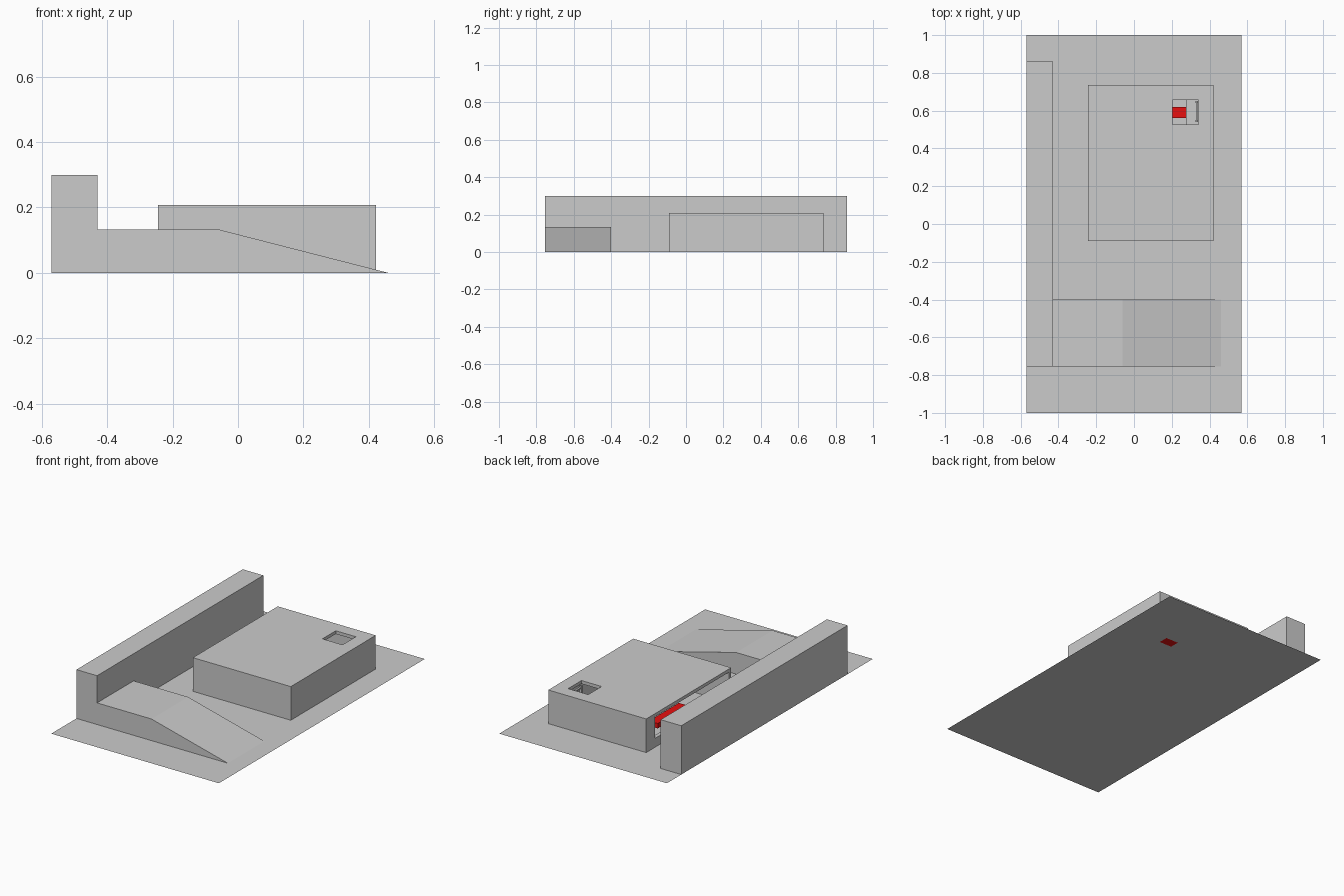
import bpy

if "Cube" in bpy.data.objects:
    bpy.data.objects.remove(bpy.data.objects["Cube"])

RED = bpy.data.materials.new("red")
RED.diffuse_color = (0.8, 0.005, 0.005, 1)
RED.use_nodes = True
RED.node_tree.nodes["Principled BSDF"].inputs["Base Color"].default_value = RED.diffuse_color


def mesh_object(name, verts, faces, mat=None):
    me = bpy.data.meshes.new(name)
    me.from_pydata(verts, [], faces)
    me.update()
    ob = bpy.data.objects.new(name, me)
    bpy.context.collection.objects.link(ob)
    if mat:
        me.materials.append(mat)
    return ob


def prism(name, profile, y0, y1, mat=None):
    """Extrude an x-z profile (counter-clockwise seen from the front) along y."""
    n = len(profile)
    verts = [(x, y, z) for y in (y0, y1) for x, z in profile]
    faces = [tuple(range(n)), tuple(reversed(range(n, 2 * n)))]
    faces += [(i, i + n, (i + 1) % n + n, (i + 1) % n) for i in range(n)]
    return mesh_object(name, verts, faces, mat)


def box(name, x, y, z, mat=None):
    profile = [(x[0], z[0]), (x[1], z[0]), (x[1], z[1]), (x[0], z[1])]
    return prism(name, profile, y[0], y[1], mat)


def cut(target, x, y, z):
    cutter = box("cutter", x, y, z)
    cutter.hide_render = True
    mod = target.modifiers.new("cut", 'BOOLEAN')
    mod.operation = 'DIFFERENCE'
    mod.solver = 'EXACT'
    mod.object = cutter
    bpy.context.view_layer.objects.active = target
    bpy.ops.object.modifier_apply(modifier=mod.name)
    bpy.data.objects.remove(cutter, do_unlink=True)


# Flat base sheet
mesh_object("base", [(-.57, -1, 0), (.57, -1, 0), (.57, 1, 0), (-.57, 1, 0)], [(0, 1, 2, 3)])

# Long wall on the left and the ramp leading up to it
box("long_wall", (-.57, -.43), (-.755, .86), (0, .30))
prism("ramp", [(-.43, 0), (.46, 0), (-.06, .133), (-.43, .133)], -.755, -.40)

# Hollow bunker: room, viewing slit facing the wall, roof hatch
bunker = box("bunker", (-.244, .422), (-.09, .735), (0, .207))
cut(bunker, (-.22, .40), (-.07, .712), (-.05, .187))
cut(bunker, (-.30, -.20), (-.07, .65), (.055, .187))
cut(bunker, (.205, .342), (.527, .657), (.15, .25))

# Step and ladder below the hatch
box("step", (.275, .40), (.50, .69), (0, .04))
for i, y in enumerate((.54, .64)):
    box(f"ladder_rail_{i}", (.325, .34), (y, y + .01), (.04, .187))
for i in range(4):
    z = .065 + i * .035
    box(f"ladder_rung_{i}", (.327, .338), (.55, .64), (z, z + .008))

# Red block under the hatch and red shelf behind the slit
box("red_block", (.19, .275), (.56, .62), (0, .03), RED)
box("red_shelf", (-.20, -.14), (.27, .56), (.07, .10), RED)
